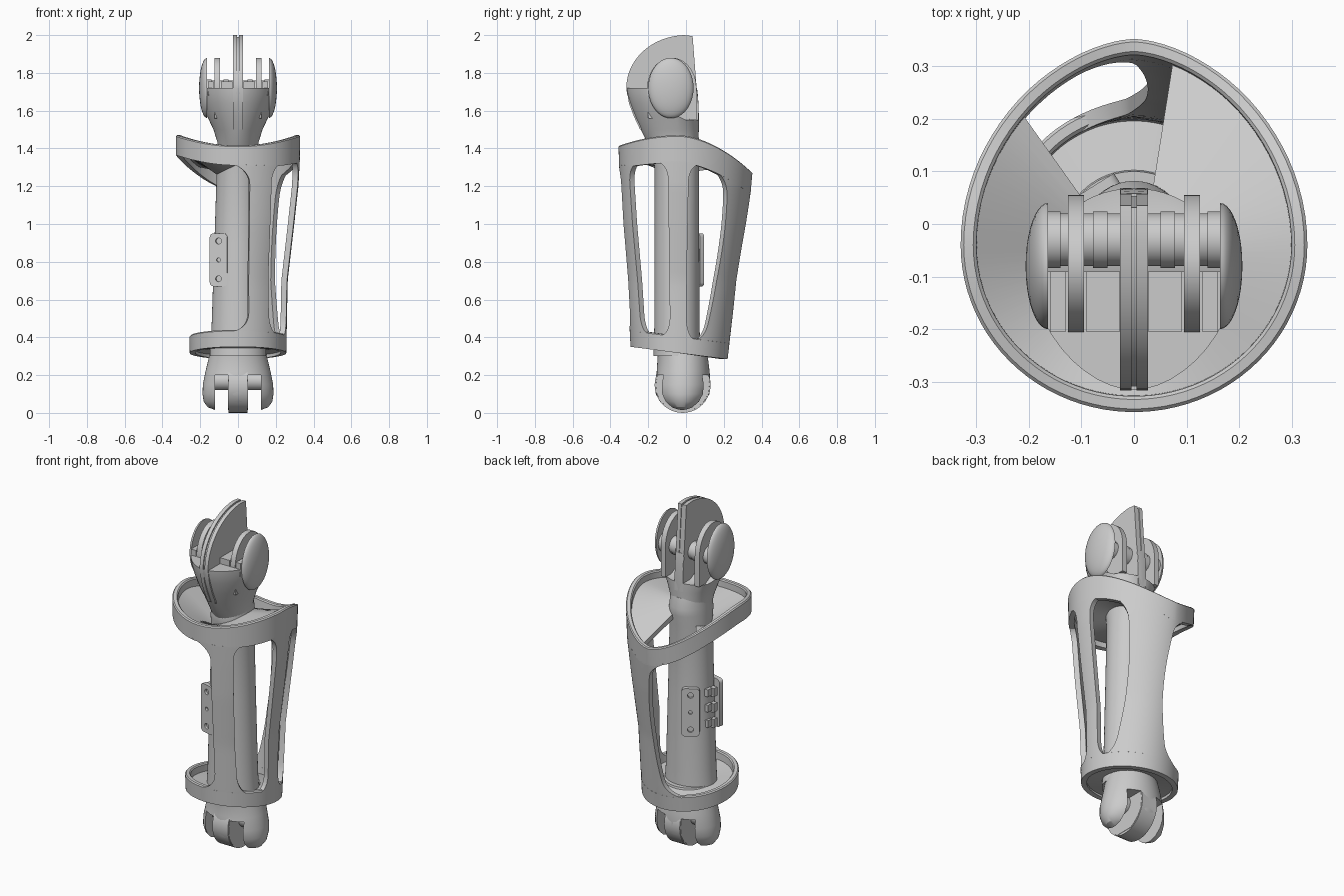
import bpy
from math import sin, cos, pi, radians, sqrt
from mathutils import Matrix

if "Cube" in bpy.data.objects:
    bpy.data.objects.remove(bpy.data.objects["Cube"])


def select(ob):
    bpy.ops.object.select_all(action='DESELECT')
    ob.select_set(True)
    bpy.context.view_layer.objects.active = ob


def mesh(name, verts, faces):
    me = bpy.data.meshes.new(name)
    me.from_pydata(verts, [], faces)
    ob = bpy.data.objects.new(name, me)
    bpy.context.collection.objects.link(ob)
    select(ob)
    bpy.ops.object.mode_set(mode='EDIT')
    bpy.ops.mesh.select_all(action='SELECT')
    bpy.ops.mesh.normals_make_consistent(inside=False)
    bpy.ops.object.mode_set(mode='OBJECT')
    bpy.ops.object.shade_smooth_by_angle(angle=radians(35))
    return ob


def loft(name, rings, closed=False):
    n, m = len(rings[0]), len(rings)
    faces = [(i * n + j, i * n + (j + 1) % n, (i + 1) % m * n + (j + 1) % n, (i + 1) % m * n + j)
             for i in range(m if closed else m - 1) for j in range(n)]
    if not closed:
        faces += [tuple(range(n))[::-1], tuple(range((m - 1) * n, m * n))]
    return mesh(name, [p for r in rings for p in r], faces)


def extrude_yz(name, pts, x0, x1):
    return loft(name, [[(x, y, z) for y, z in pts] for x in (x0, x1)])


def ellipse(cy, cz, ry, rz, a0=0, a1=360, n=40):
    k = n if a1 - a0 == 360 else n - 1
    angs = [radians(a0 + (a1 - a0) * i / k) for i in range(n)]
    return [(cy + ry * cos(a), cz + rz * sin(a)) for a in angs]


def box(name, x0, x1, y0, y1, z0, z1):
    return extrude_yz(name, [(y0, z0), (y1, z0), (y1, z1), (y0, z1)], x0, x1)


def cut(ob, cutters):
    for c in cutters:
        c.hide_render = True
        mod = ob.modifiers.new("cut", 'BOOLEAN')
        mod.operation, mod.solver, mod.object = 'DIFFERENCE', 'EXACT', c
        select(ob)
        bpy.ops.object.modifier_apply(modifier=mod.name)
        bpy.data.objects.remove(c)
    bpy.ops.object.shade_smooth_by_angle(angle=radians(30))


def interp(table, z):
    for a, b in zip(table, table[1:]):
        if z <= b[0]:
            t = max(0, (z - a[0]) / (b[0] - a[0]))
            return [p + (q - p) * t for p, q in zip(a[1:], b[1:])]
    return table[-1][1:]


# Cage surface: egg-shaped section (half width, front depth, back depth, back taper) by height
CAGE = [(.28, .255, .25, .26, 1), (.7, .263, .272, .308, 1.05), (1.0, .298, .297, .358, 1.12),
        (1.2, .32, .308, .387, 1.18), (1.35, .328, .317, .397, 1.22), (1.5, .33, .318, .4, 1.22)]


def cage(deg, z, inset=0):
    rx, f, b, p = interp(CAGE, z)
    s, c = sin(radians(deg)), cos(radians(deg))
    if s > 0:
        c = abs(c) ** p * (1 if c > 0 else -1)
    return ((rx - inset) * c, -.04 + ((b if s > 0 else f) - inset) * s, z)


def top_edge(d):
    s = sin(radians(d))
    return 1.47 - (.055 * s * s if s < 0 else .195 * s ** 1.75)


def top_low(d):
    return top_edge(d) - .105 - .04 * max(0, cos(radians(d)))


def bot_low(d):
    return .317 - .033 * sin(radians(d))


def bot_top(d):
    return bot_low(d) + .09


T, e = .03, .006
for name, lo, hi in (("upper_ring", top_low, top_edge), ("lower_ring", bot_low, bot_top)):
    rings = []
    for d in range(0, 360, 4):
        a, b = lo(d), hi(d)
        rings.append([cage(d, a), cage(d, b - e), cage(d, b, e),
                      cage(d, b, T - e), cage(d, b - e, T), cage(d, a, T)])
    loft(name, rings, True)


# Struts with rounded window corners: (bottom, middle, top) angles of each edge
def fillet(v, r):
    d = min(v, 1 - v)
    return 0 if d >= r else 1 - sqrt(max(0, 1 - (1 - d / r) ** 2))


STRUTS = [("front_strut", (-77, -78, -79), (-50, -54, -57), 22, 12),
          ("side_strut", (-10, -10, -10), (9, 8, 8), 12, 10),
          ("back_strut", (30, 43, 41), (98, 83, 92), 10, 24)]
for name, ea, eb, fa, fb in STRUTS:
    rings = []
    for i in range(37):
        v = (1 - cos(pi * i / 36)) / 2
        q = [(1 - v) * (1 - 2 * v), 4 * v * (1 - v), v * (2 * v - 1)]
        a = sum(p * w for p, w in zip(ea, q)) - fa * fillet(v, .11)
        b = sum(p * w for p, w in zip(eb, q)) + fb * fillet(v, .11)
        out, inn = [], []
        for j in range(13):
            d = a + (b - a) * j / 12
            z = bot_top(d) * (1 - v) + top_low(d) * v - .008 * (1 - 2 * v)
            out.append(cage(d, z))
            inn.append(cage(d, z, T))
        rings.append(out + inn[::-1])
    loft(name, rings)


# Webs joining the rings to the core tube
def web(name, a0, a1, outer, inner, th, closed=False):
    rings = []
    for i in range(60):
        d = a0 + (a1 - a0) * i / (60 if closed else 59)
        c, s = cos(radians(d)), sin(radians(d))
        z, zi = outer(d), inner(d)
        x, y, _ = cage(d, z, .02)
        rings.append([(x, y, z), (.11 * c, -.048 + .11 * s, zi),
                      (.11 * c, -.048 + .11 * s, zi - th), (x, y, z - th)])
    loft(name, rings, closed)


web("upper_web", 138, 432, lambda d: top_edge(d) - .04,
    lambda d: 1.345 - .055 * cos(radians(d - 180)), .03)
web("lower_floor", 0, 360, lambda d: bot_low(d) + .045, lambda d: .37, .03, True)


# Core tube
def oval(z, rx, y0, y1, power=1, n=48):
    cy = -.05 if power != 1 else (y0 + y1) / 2
    r = []
    for i in range(n):
        a = 2 * pi * i / n
        s, c = sin(a), cos(a)
        k = abs(c) ** power if s < 0 else abs(c)
        r.append((rx * k * (1 if c > 0 else -1), cy + ((y1 - cy) if s > 0 else (cy - y0)) * s, z))
    return r


loft("core_tube", [oval(z, r, -.048 - w, -.048 + w) for z, r, w in
                   ((.3, .15, .125), (.45, .14, .12), (.9, .125, .118), (1.3, .112, .118),
                    (1.36, .112, .13), (1.4, .108, .13), (1.46, .105, .115))])

# Upper joint: flared base with slots open to the back
base = loft("upper_joint_base", [oval(z, w, f, b, 1.12) for z, w, f, b in
            ((1.38, .105, -.175, .065), (1.43, .108, -.205, .065), (1.5, .13, -.24, .068),
             (1.57, .163, -.272, .068), (1.64, .188, -.298, .066), (1.69, .199, -.312, .062),
             (1.72, .202, -.316, .058))])
SLOT = [(-.09, 1.9), (-.09, 1.64), (-.06, 1.58), (0, 1.55), (.2, 1.55), (.2, 1.9)]
cut(base, [extrude_yz("slot", SLOT, s * a, s * b)
           for s in (-1, 1) for a, b in ((.026, .095), (.125, .165))])

# Upper joint plates, end caps, centre blade and axle
blade = ellipse(-.0, 1.72, .316, .28, 180, 92, 24) + [
    (.035, 1.995), (.05, 1.8), (.066, 1.6), (.068, 1.5), (-.243, 1.5), (-.276, 1.57), (-.302, 1.64)]
core = [(-.08 + (y + .08) * .97, 1.7 + (z - 1.7) * .97) for y, z in blade]
extrude_yz("blade_core", core, -.01, .01)
plate = ellipse(-.075, 1.72, .13, .16, 0, 180, 24) + [(-.2, 1.56), (.055, 1.55)]


def half_cap(name, s, x, depth, cy, cz, ry, rz):
    rings = []
    for k in range(11):
        t = k / 10 * pi / 2 * .98
        rings.append([(s * (x + depth * sin(t)), y, z)
                      for y, z in ellipse(cy, cz, ry * cos(t), rz * cos(t))])
    loft(name, rings)


for s, side in ((-1, "left"), (1, "right")):
    extrude_yz(side + "_blade", blade, s * .005, s * .027)
    extrude_yz(side + "_plate", plate, s * .095, s * .125)
    half_cap(side + "_end_cap", s, .163, .043, -.08, 1.72, .12, .16)
    for a, b in ((.026, .05), (.05, .078), (.078, .095), (.125, .14), (.14, .165)):
        r = .054 if a in (.05, .14) else .05
        extrude_yz(side + "_axle_sleeve", ellipse(-.03, 1.71, r, r), s * a, s * b)
    for a, b in ((.028, .09), (.13, .16)):
        box(side + "_stop_block", s * a, s * b, -.205, -.09, 1.68, 1.755)

# Lower joint: rounded body slotted into three lobes
body = loft("lower_joint_body", [oval(z, w, f, b) for z, w, f, b in
            ((.37, .135, -.16, .1), (.3, .153, -.15, .115), (.22, .172, -.155, .125),
             (.15, .186, -.165, .13), (.1, .188, -.16, .124), (.06, .182, -.138, .1),
             (.03, .16, -.105, .065), (.015, .12, -.08, .04))])
cut(body, [box("slot", .052 if s > 0 else -.122, .122 if s > 0 else -.052,
               -.4, .4, -.1, .2) for s in (-1, 1)])
extrude_yz("lower_centre_lobe", ellipse(-.018, .148, .148, .148), -.05, .05)
extrude_yz("lower_axle", ellipse(-.018, .17, .05, .05), -.15, .15)


# Hinge on the left of the tube: two drilled plates and knuckles
def hinge_plate(name, loc, turn):
    w, h, r = .048, .14, .02
    pts = [(cx + r * cos(radians(q + k * 22.5)), cz + r * sin(radians(q + k * 22.5)))
           for cx, cz, q in ((w - r, h - r, 0), (r - w, h - r, 90), (r - w, r - h, 180), (w - r, r - h, 270))
           for k in range(5)]
    ob = loft(name, [[(x, y, z) for x, z in pts] for y in (-.013, .013)])
    cut(ob, [loft("hole", [[(x, y, zz) for x, zz in ellipse(0, z, r, r, n=16)] for y in (0, .05)])
             for z, r in ((-.1, .016), (0, .011), (.1, .016))])
    ob.data.transform(Matrix.Translation(loc) @ Matrix.Rotation(radians(turn), 4, 'Z'))


hinge_plate("front_hinge_plate", (-.1, -.13, .81), 165)
hinge_plate("back_hinge_plate", (-.072, .06, .81), 32)
for i in range(3):
    z = .72 + .09 * i
    box("hinge_knuckle", -.15, -.1, -.075, -.045, z - .025, z + .025)
    box("hinge_tab", -.14, -.1, -.04, -.005, z - .012, z + .03)
